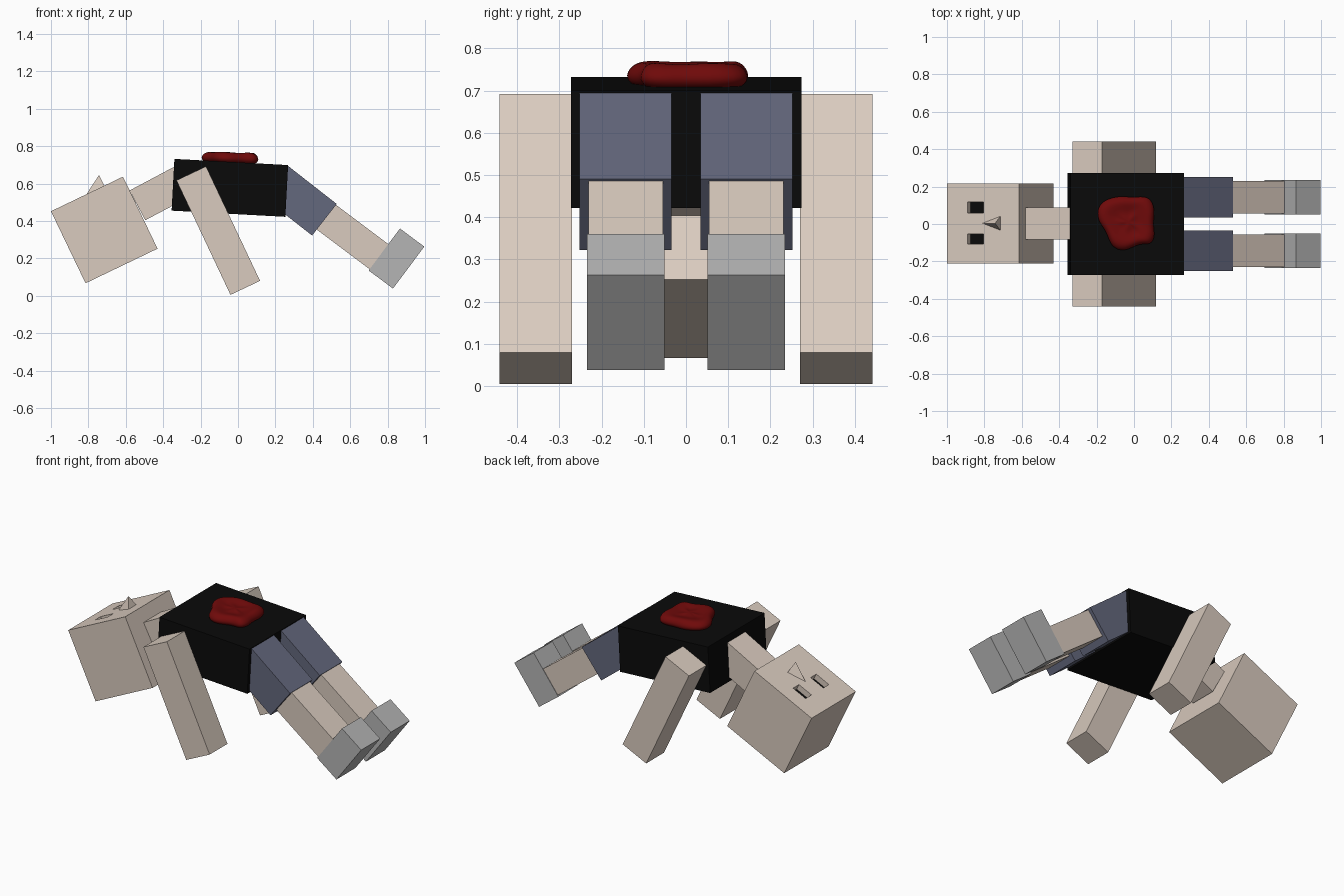
import bpy, bmesh, math
from mathutils import Vector

if "Cube" in bpy.data.objects:
    bpy.data.objects.remove(bpy.data.objects["Cube"])


def material(name, r, g, b):
    m = bpy.data.materials.new(name)
    m.diffuse_color = (r, g, b, 1)
    m.use_nodes = True
    m.node_tree.nodes["Principled BSDF"].inputs["Base Color"].default_value = m.diffuse_color
    return m


SKIN = material("skin", 0.70, 0.60, 0.52)
BLACK = material("black", 0.003, 0.003, 0.003)
DENIM = material("denim", 0.127, 0.138, 0.205)
GREY = material("boot_grey", 0.46, 0.46, 0.46)
RED = material("dark_red", 0.16, 0.003, 0.003)


def make(name, verts, faces, mat):
    bm = bmesh.new()
    vs = [bm.verts.new(v) for v in verts]
    for f in faces:
        bm.faces.new([vs[i] for i in f])
    bmesh.ops.recalc_face_normals(bm, faces=bm.faces)
    me = bpy.data.meshes.new(name)
    bm.to_mesh(me)
    bm.free()
    ob = bpy.data.objects.new(name, me)
    bpy.context.collection.objects.link(ob)
    me.materials.append(mat)
    return ob


def slab(name, p0, p1, depth, y0, y1, mat, lift=0.0):
    """Box hung below the sloping top edge p0-p1 (x, z), spanning y0 to y1."""
    a, b = Vector(p0), Vector(p1)
    d = (b - a).normalized()
    down = Vector((d.y, -d.x))
    a, b = a - down * lift, b - down * lift
    quad = [a, b, b + down * depth, a + down * depth]
    verts = [(q.x, y, q.y) for y in (y0, y1) for q in quad]
    faces = [(0, 1, 2, 3), (4, 5, 6, 7)]
    faces += [(i, (i + 1) % 4, (i + 1) % 4 + 4, i + 4) for i in range(4)]
    return make(name, verts, faces, mat)


def face_z(x):
    """Height of the sloping face of the head."""
    return 0.452 + (x + 1) * 0.4805


# Torso, neck and head
slab("torso", (-0.34, 0.732), (0.268, 0.699), 0.277, -0.272, 0.274, BLACK)
slab("neck", (-0.58, 0.563), (-0.29, 0.717), 0.18, -0.083, 0.088, SKIN)
head = slab("head", (-1.0, 0.452), (-0.615, 0.637), 0.427, -0.21, 0.217, SKIN)

# Sunken eyes
ex0, ex1 = -0.89, -0.805
for side, (y0, y1) in (("left", (0.06, 0.117)), ("right", (-0.107, -0.053))):
    p0, p1 = (ex0, face_z(ex0)), (ex1, face_z(ex1))
    cutter = slab("eye_cutter", p0, p1, 0.08, y0, y1, SKIN, lift=0.04)
    cutter.hide_render = True
    mod = head.modifiers.new("eye_socket", "BOOLEAN")
    mod.operation, mod.solver, mod.object = "DIFFERENCE", "EXACT", cutter
    bpy.context.view_layer.objects.active = head
    bpy.ops.object.modifier_apply(modifier=mod.name)
    bpy.data.objects.remove(cutter)
    slab("eye_" + side, p0, p1, 0.01, y0, y1, BLACK, lift=-0.036)

# Three-sided nose
make("nose",
     [(-0.81, 0.004, face_z(-0.81)), (-0.715, -0.033, face_z(-0.715)),
      (-0.715, 0.041, face_z(-0.715)), (-0.743, 0.004, 0.646)],
     [(0, 1, 2), (0, 1, 3), (1, 2, 3), (2, 0, 3)], SKIN)

# Arms and legs
for side, s in (("left", 1), ("right", -1)):
    def limb(name, p0, p1, depth, inner, outer, mat):
        slab(name + "_" + side, p0, p1, depth,
             min(s * inner, s * outer), max(s * inner, s * outer), mat)

    limb("arm", (-0.171, 0.692), (0.118, 0.08), 0.175, 0.27, 0.442, SKIN)
    limb("upper_leg", (0.267, 0.695), (0.528, 0.491), 0.214, 0.034, 0.252, DENIM)
    limb("lower_leg", (0.50, 0.504), (0.82, 0.264), 0.167, 0.055, 0.231, SKIN)
    limb("boot", (0.866, 0.36), (0.996, 0.263), 0.28, 0.051, 0.234, GREY)

# Lumpy stain on the chest: an outline lofted into a soft pillow
outline = [(-0.2, 0.075), (-0.165, 0.13), (-0.07, 0.153), (-0.01, 0.14),
           (0.085, 0.155), (0.115, 0.075), (0.10, 0.0), (0.115, -0.06),
           (0.092, -0.115), (0.03, -0.10), (-0.05, -0.152), (-0.125, -0.125),
           (-0.145, -0.04), (-0.19, 0.01)]
cx, cy, n = -0.03, 0.01, len(outline)
rings = [(0.6, 0.700), (0.93, 0.710), (1.04, 0.735), (0.9, 0.764),
         (0.7, 0.769), (0.4, 0.755), (0.15, 0.762)]
verts, faces = [], []
for r, (k, z) in enumerate(rings):
    for i, (x, y) in enumerate(outline):
        lump = 0.004 * math.sin(i * 2.1 + r) if r > 2 else 0
        verts.append((cx + (x - cx) * k, cy + (y - cy) * k,
                      z + lump - 0.03 * (x - cx) * k))
    if r:
        faces += [((r - 1) * n + i, (r - 1) * n + (i + 1) % n,
                   r * n + (i + 1) % n, r * n + i) for i in range(n)]
faces += [tuple(range(n)), tuple(range((len(rings) - 1) * n, len(rings) * n))]
stain = make("chest_stain", verts, faces, RED)
stain.modifiers.new("smooth", "SUBSURF").levels = 2
stain.modifiers["smooth"].render_levels = 2
stain.data.polygons.foreach_set("use_smooth", [True] * len(stain.data.polygons))
